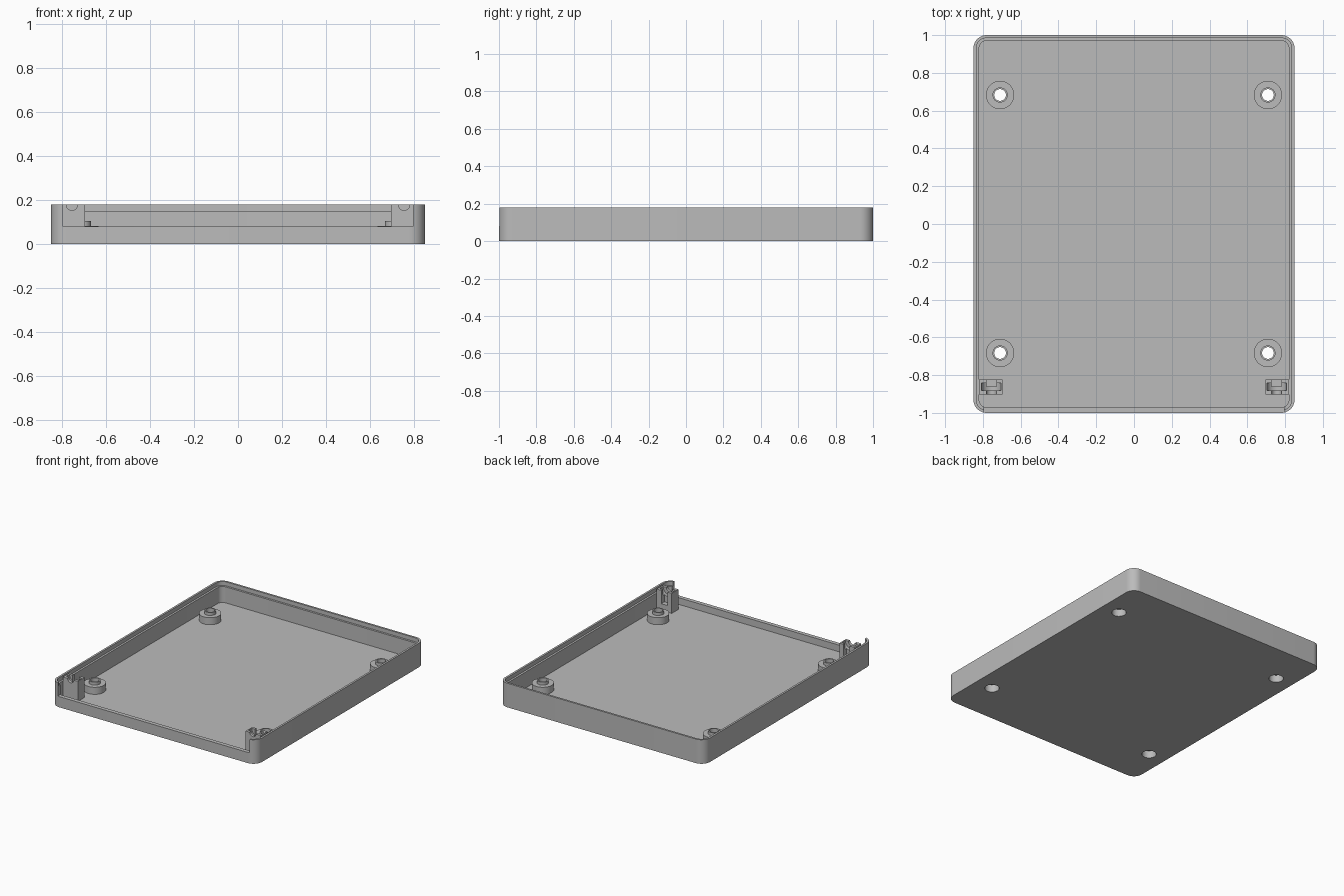
import bpy, bmesh, math

if "Cube" in bpy.data.objects:
    bpy.data.objects.remove(bpy.data.objects["Cube"])

W, D, H = 0.85, 1.0, 0.18      # half width, half depth, height
FLOOR = 0.03

grey = bpy.data.materials.new("plain grey")
grey.diffuse_color = (0.5, 0.5, 0.5, 1)
grey.use_nodes = True
grey.node_tree.nodes["Principled BSDF"].inputs["Base Color"].default_value = grey.diffuse_color


def make(name, bm):
    bmesh.ops.recalc_face_normals(bm, faces=bm.faces)
    me = bpy.data.meshes.new(name)
    bm.to_mesh(me)
    bm.free()
    me.materials.append(grey)
    ob = bpy.data.objects.new(name, me)
    bpy.context.collection.objects.link(ob)
    return ob


def box(name, x0, x1, y0, y1, z0, z1):
    bm = bmesh.new()
    bmesh.ops.create_cube(bm, size=1)
    for v in bm.verts:
        v.co.x = x1 if v.co.x > 0 else x0
        v.co.y = y1 if v.co.y > 0 else y0
        v.co.z = z1 if v.co.z > 0 else z0
    return make(name, bm)


def lathe(name, profile, n=40, closed=True):
    """Spin (radius, z) points round the z axis."""
    bm = bmesh.new()
    rings = [[bm.verts.new((r * math.cos(2 * math.pi * i / n),
                            r * math.sin(2 * math.pi * i / n), z))
              for i in range(n)] for r, z in profile]
    pairs = list(zip(rings, rings[1:]))
    if closed:
        pairs.append((rings[-1], rings[0]))
    else:
        bm.faces.new(rings[0])
        bm.faces.new(rings[-1])
    for a, b in pairs:
        for i in range(n):
            j = (i + 1) % n
            bm.faces.new((a[i], a[j], b[j], b[i]))
    return make(name, bm)


def rounded_loop(bm, inset, z, radius=0.07, seg=10):
    r = radius - inset
    cx, cy = W - radius, D - radius
    loop = []
    for q, (sx, sy) in enumerate([(1, 1), (-1, 1), (-1, -1), (1, -1)]):
        for i in range(seg + 1):
            a = math.pi / 2 * (q + i / seg)
            loop.append(bm.verts.new((sx * cx + r * math.cos(a),
                                      sy * cy + r * math.sin(a), z)))
    return loop


def cut(ob, cutters):
    bpy.context.view_layer.objects.active = ob
    for c in cutters:
        m = ob.modifiers.new("cut", 'BOOLEAN')
        m.operation, m.solver, m.object = 'DIFFERENCE', 'EXACT', c
        bpy.ops.object.modifier_apply(modifier=m.name)
    for c in cutters:
        bpy.data.objects.remove(c)


def smooth(ob):
    bpy.ops.object.select_all(action='DESELECT')
    ob.select_set(True)
    bpy.context.view_layer.objects.active = ob
    bpy.ops.object.shade_smooth_by_angle(angle=math.radians(30))


# Tray: floor and walls with a stepped rim
bm = bmesh.new()
loops = [rounded_loop(bm, i, z) for i, z in
         [(0, 0), (0, H), (0.015, H), (0.015, 0.15), (0.03, 0.15), (0.03, FLOOR)]]
for a, b in zip(loops, loops[1:]):
    for i in range(len(a)):
        j = (i + 1) % len(a)
        bm.faces.new((a[i], a[j], b[j], b[i]))
bm.faces.new(loops[0])
bm.faces.new(loops[-1])
tray = make("tray", bm)

# Front opening and screw holes
cutters = [box("opening_cutter", -0.795, 0.795, -1.1, -0.95, 0.08, 0.3)]
spots = [(sx * 0.709, sy * 0.683) for sx in (-1, 1) for sy in (-1, 1)]
for x, y in spots:
    c = lathe("hole_cutter", [(0.05, -0.05), (0.05, 0.1)], closed=False)
    c.location = (x, y, 0)
    cutters.append(c)
bpy.context.view_layer.update()
cut(tray, cutters)
smooth(tray)

# Stepped screw bosses with counterbored holes
for x, y in spots:
    boss = lathe("screw_boss", [(0.05, FLOOR), (0.075, FLOOR), (0.075, 0.083),
                                (0.04, 0.083), (0.04, 0.105), (0.031, 0.105),
                                (0.031, 0.055), (0.05, 0.055)])
    boss.location = (x, y, 0)
    smooth(boss)

# Holder blocks beside the opening, grooved for a pin with a wide collar
for s in (-1, 1):
    xs = sorted((s * 0.695, s * 0.82))
    holder = box("pin_holder", *xs, -0.903, -0.823, FLOOR, H)
    cx = s * 0.755
    tools = []
    for r, y0, y1 in [(0.026, -0.95, -0.85), (0.052, -0.882, -0.842)]:
        c = lathe("groove_cutter", [(r, 0), (r, y1 - y0)], closed=False)
        c.rotation_euler = (-math.pi / 2, 0, 0)
        c.location = (cx, y0, H)
        tools.append(c)
    tools.append(box("notch_cutter", cx - 0.026, cx + 0.026, -0.86, -0.80, 0.08, 0.3))
    bpy.context.view_layer.update()
    cut(holder, tools)
    smooth(holder)
